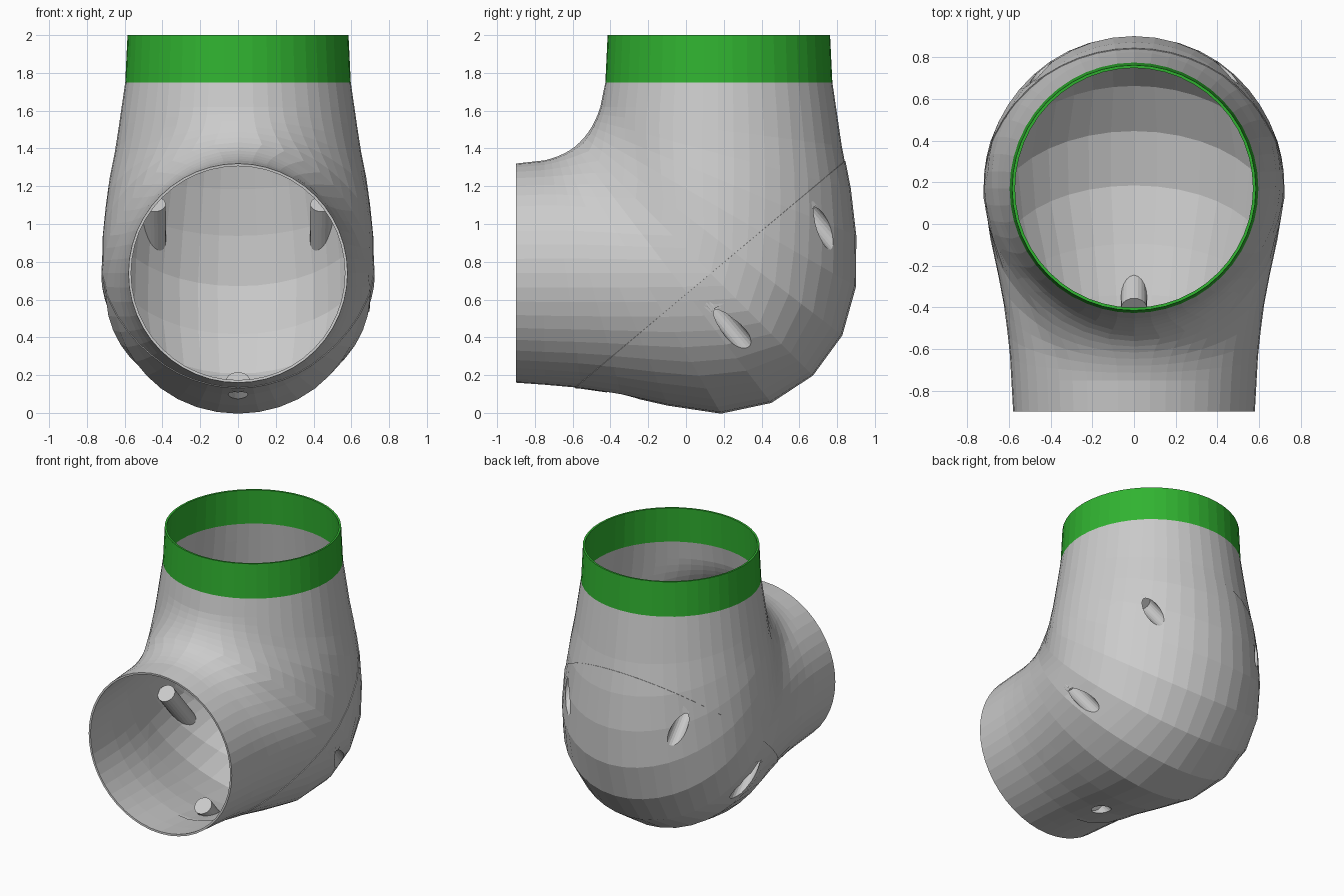
import bpy, bmesh, math
from mathutils import Vector

cube = bpy.data.objects.get("Cube")
if cube:
    bpy.data.objects.remove(cube)

CY, CZ, BALL = 0.17, 0.74, 0.72          # elbow centre and bulge radius
SEAM = Vector((0, -0.6, 0.125))          # point on the cover seam
OUT = Vector((0, 0.643, -0.766))         # seam normal, towards the cover
NECK = [(0, .72), (.2, .718), (.46, .688), (.66, .648), (1.01, .597), (1.26, .585)]
SPOUT = [(0, .72), (.17, .705), (.37, .66), (.57, .622), (.77, .597), (1.07, .58)]


def material(name, colour):
    m = bpy.data.materials.new(name)
    m.use_nodes = True
    m.diffuse_color = (*colour, 1)
    m.node_tree.nodes["Principled BSDF"].inputs["Base Color"].default_value = (*colour, 1)
    return m


grey = material("light grey", (0.6, 0.6, 0.6))
green = material("green", (0.03, 0.45, 0.03))


def clamp(v):
    return max(0.0, min(1.0, v))


def lerp_table(table, s):
    for (a, ra), (b, rb) in zip(table, table[1:]):
        if s <= b:
            return ra + (rb - ra) * (s - a) / (b - a)
    return table[-1][1]


def arm(table, along, across, x):
    """Distance to a tapering pipe that ends in a ball."""
    if along < 0:
        return math.sqrt(x * x + across * across + along * along) - BALL
    return math.hypot(x, across) - lerp_table(table, along)


def field(p):
    """Two pipes joined with a fillet in the inner corner only."""
    x, u, v = p.x, CY - p.y, p.z - CZ
    if v < 0:
        v *= 1 - 0.027 * clamp(1 - u / 1.07)
    if u < 0:
        u *= 0.987
    a, b = arm(NECK, v, u, x), arm(SPOUT, u, v, x)
    n = max(1e-6, math.hypot(x, u) * math.hypot(x, v))
    k = 0.36 * (1 - clamp(x * x / n)) * clamp(min(u, v) / 0.5)
    if k < 1e-5:
        return min(a, b)
    h = max(k - abs(a - b), 0) / k
    return min(a, b) - h * h * k / 4


def ring(centre, inward, count=48):
    pts = []
    for i in range(count):
        t = math.tau * i / count
        d = inward * math.cos(t) + Vector((math.sin(t), 0, 0))
        lo, hi = 0.0, 1.3
        for _ in range(24):
            mid = (lo + hi) / 2
            lo, hi = (mid, hi) if field(centre + d * mid) < 0 else (lo, mid)
        pts.append(centre + d * lo)
    return pts


def new_object(name, bm):
    me = bpy.data.meshes.new(name)
    bm.to_mesh(me)
    bm.free()
    ob = bpy.data.objects.new(name, me)
    bpy.context.collection.objects.link(ob)
    return ob


# Closed elbow body, ringed from the neck round to the spout
FRONT = Vector((0, -1, 0))
UP = Vector((0, 0, 1))
rings = [ring(Vector((0, CY, z)), FRONT) for z in (2.0, 1.75)]
PY, PZ, STEPS = -0.75, 1.62, 12
for i in range(STEPS + 1):
    a = math.pi / 2 * i / STEPS
    c, s = math.cos(a), math.sin(a)
    reach = min((CY - PY) / max(c, 1e-6), (PZ - CZ) / max(s, 1e-6))
    rings.append(ring(Vector((0, PY + c * reach, PZ - s * reach)), Vector((0, -c, s))))
rings.append(ring(Vector((0, -0.9, CZ)), UP))

bm = bmesh.new()
loops = [[bm.verts.new(p) for p in r] for r in rings]
for A, B in zip(loops, loops[1:]):
    for i in range(len(A)):
        j = (i + 1) % len(A)
        bm.faces.new((A[i], A[j], B[j], B[i]))
bm.faces.new(loops[0])
bm.faces.new(loops[-1])
bmesh.ops.recalc_face_normals(bm, faces=bm.faces)
body = new_object("elbow_body", bm)

# Screw pockets bored square to the seam
bm = bmesh.new()
turn = OUT.to_track_quat('Z', 'Y').to_matrix().to_4x4()
starts = [Vector((0, -0.4, 0.17))]
for side in (-1, 1):
    starts += [Vector((side * 0.635, 0.08, 0.64)), Vector((side * 0.445, 0.62, 1.10))]
for p in starts:
    made = bmesh.ops.create_cone(bm, cap_ends=True, segments=20, radius1=0.055,
                                 radius2=0.055, depth=0.7)
    bmesh.ops.transform(bm, matrix=turn, verts=made["verts"])
    bmesh.ops.translate(bm, vec=p + OUT * 0.35, verts=made["verts"])
cutter = new_object("pocket_cutter", bm)
cutter.hide_render = True
cut = body.modifiers.new("pockets", 'BOOLEAN')
cut.operation = 'DIFFERENCE'
cut.solver = 'EXACT'
cut.object = cutter
bpy.context.view_layer.update()
result = bpy.data.meshes.new_from_object(
    body.evaluated_get(bpy.context.evaluated_depsgraph_get()))
bpy.data.objects.remove(body)
bpy.data.objects.remove(cutter)


def shell_part(name, keep_cover, offset):
    """Open the ends, keep one side of the seam and give it thickness."""
    bm = bmesh.new()
    bm.from_mesh(result)
    ends = [f for f in bm.faces
            if all(v.co.z > 1.995 for v in f.verts) or all(v.co.y < -0.897 for v in f.verts)]
    bmesh.ops.delete(bm, geom=ends, context='FACES')
    bmesh.ops.bisect_plane(bm, geom=bm.verts[:] + bm.edges[:] + bm.faces[:],
                           plane_co=SEAM, plane_no=OUT,
                           clear_inner=keep_cover, clear_outer=not keep_cover)
    for f in bm.faces:
        f.smooth = False
        f.material_index = int(f.calc_center_median().z > 1.75)
    ob = new_object(name, bm)
    ob.data.materials.append(grey)
    ob.data.materials.append(green)
    wall = ob.modifiers.new("wall", 'SOLIDIFY')
    wall.thickness = 0.014
    wall.offset = offset
    return ob


# Main pipe with the green collar, and the slightly proud rear cover
shell_part("pipe_shell", False, -1)
shell_part("rear_cover", True, -0.4)
